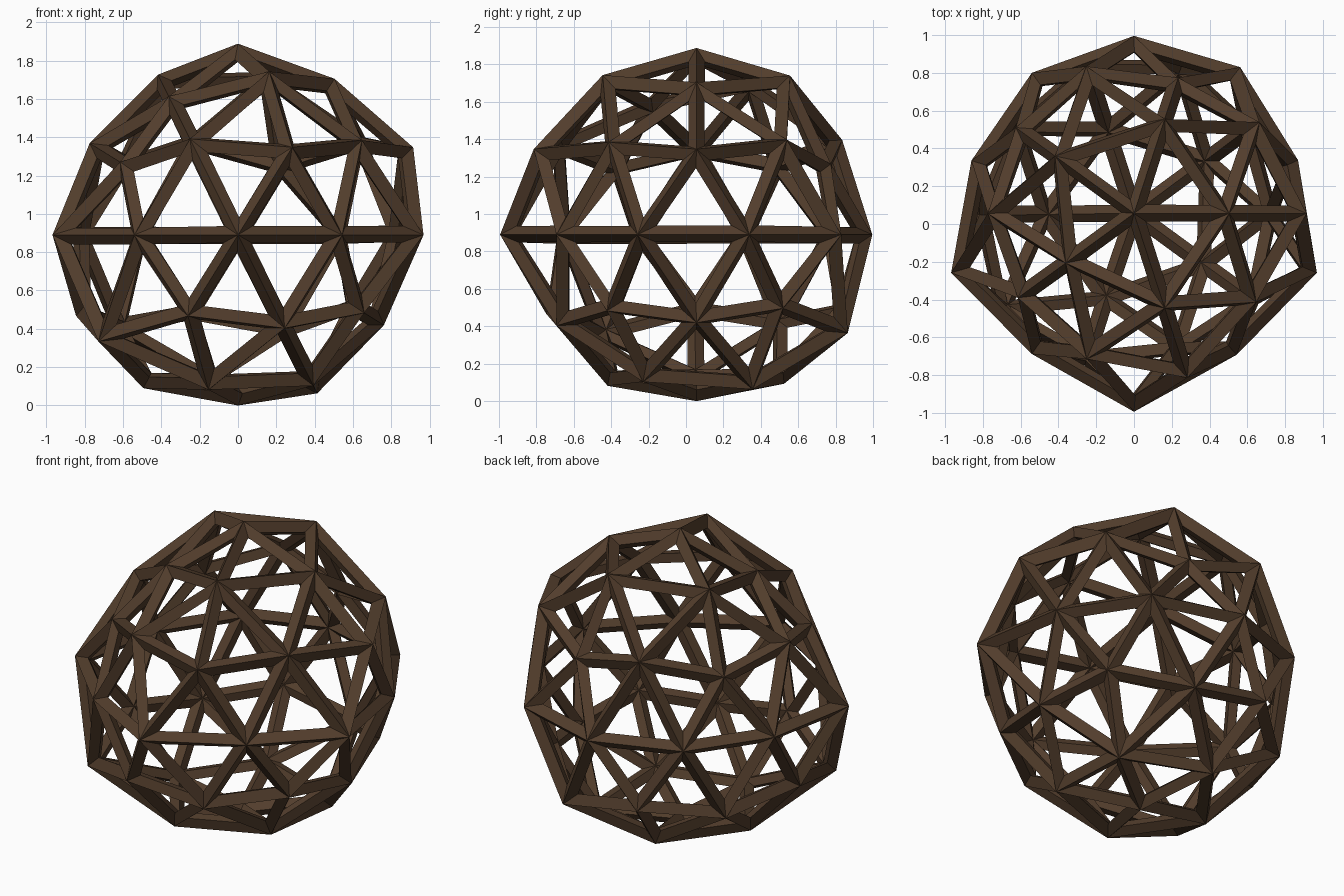
import bpy, bmesh
from math import radians, sin, cos
from mathutils import Vector

if "Cube" in bpy.data.objects:
    bpy.data.objects.remove(bpy.data.objects["Cube"])

CENTRE = Vector((0, 0.056, 0.89))

# Each ring: height angle, first compass angle, radii at even steps around z
RINGS = [
    (90, 0, [0.998]),
    (58.28, 0, [0.958, 1.0, 0.983, 0.85, 1.003]),
    (31.72, 36, [0.966, 0.963, 0.91, 0.953, 0.94]),
    (26.57, 0, [1.022, 0.845, 0.865, 0.85, 1.023]),
    (0, -90, [1.05, 0.925, 1.018, 0.913, 0.957, 0.94, 0.92, 0.905, 1.018, 0.92]),
    (-26.57, 36, [0.88, 0.96, 0.945, 0.945, 0.91]),
    (-31.72, 0, [0.895, 1.0, 0.95, 1.058, 0.926]),
    (-58.28, 36, [0.972, 0.937, 0.94, 0.95, 0.925]),
    (-90, 0, [0.89]),
]


def direction(height, compass):
    h, c = radians(height), radians(compass)
    return Vector((cos(h) * cos(c), cos(h) * sin(c), sin(h)))


spokes = [(direction(h, start + 360 / len(rs) * i), r)
          for h, start, rs in RINGS for i, r in enumerate(rs)]

# Uneven geodesic ball
bm = bmesh.new()
bmesh.ops.create_icosphere(bm, subdivisions=2, radius=1)
for v in bm.verts:
    d, r = max(spokes, key=lambda s: s[0].dot(v.co))
    v.co = d * r + CENTRE
mesh = bpy.data.meshes.new("lattice_ball")
bm.to_mesh(mesh)
bm.free()
ball = bpy.data.objects.new("lattice_ball", mesh)
bpy.context.collection.objects.link(ball)

# Edges become diamond-section struts, built inward
wire = ball.modifiers.new("struts", 'WIREFRAME')
wire.thickness = 0.09
wire.offset = -1
wire.use_even_offset = True

# Dark brown wood
wood = bpy.data.materials.new("dark_wood")
wood.diffuse_color = (0.085, 0.047, 0.025, 1)
wood.use_nodes = True
wood.node_tree.nodes["Principled BSDF"].inputs["Base Color"].default_value = wood.diffuse_color
mesh.materials.append(wood)
